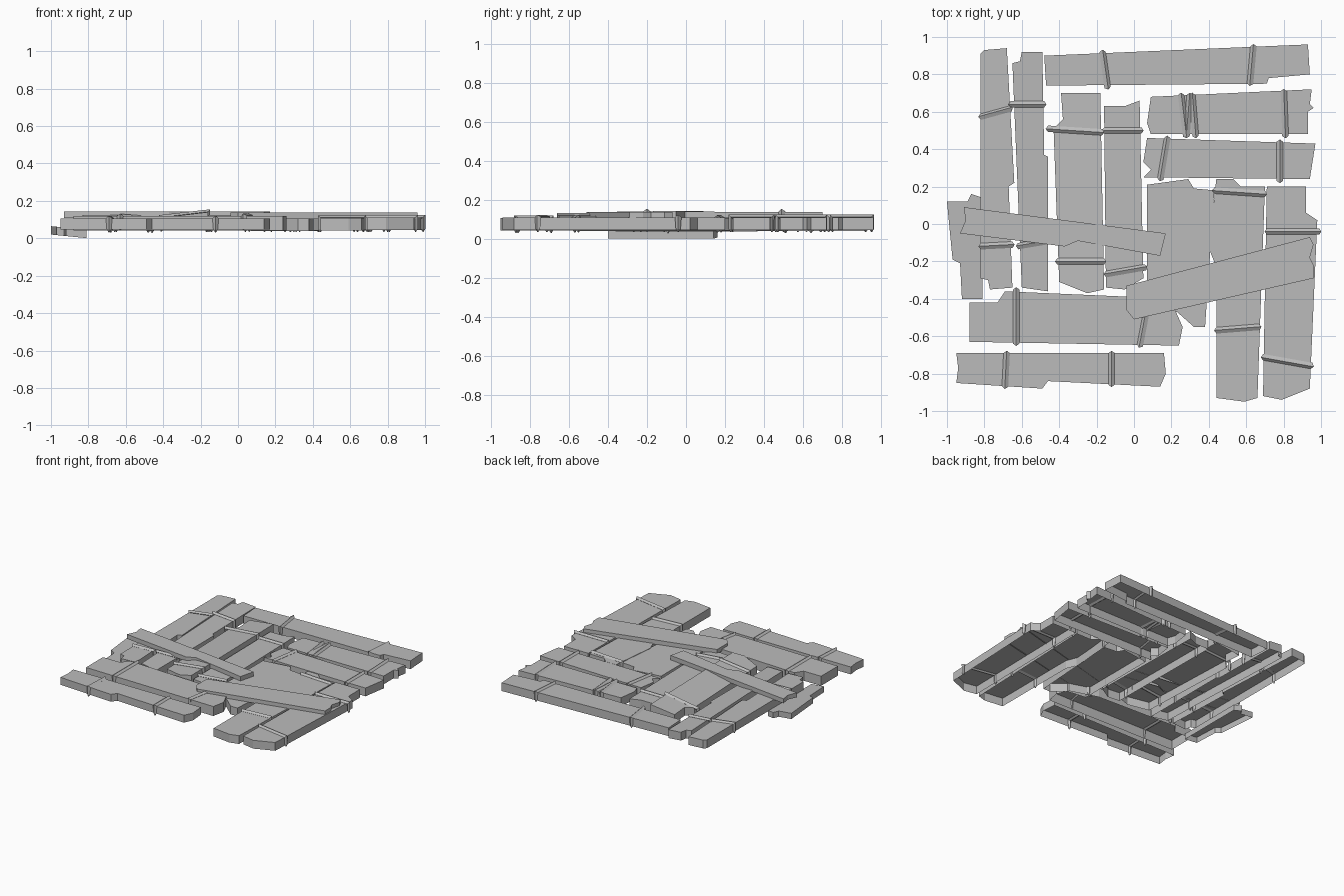
import bpy
import bmesh
from mathutils import Vector

default_cube = bpy.data.objects.get("Cube")
if default_cube:
    bpy.data.objects.remove(default_cube, do_unlink=True)

UNIT = 0.01       # plan coordinates are given in hundredths
STRAP_RADIUS = 0.017


def make_material(name, colour):
    material = bpy.data.materials.new(name)
    material.use_nodes = True
    material.diffuse_color = colour
    material.node_tree.nodes["Principled BSDF"].inputs["Base Color"].default_value = colour
    return material


wood = make_material("weathered grey", (0.5, 0.5, 0.5, 1))


def link_object(name, data):
    data.materials.append(wood)
    obj = bpy.data.objects.new(name, data)
    bpy.context.collection.objects.link(obj)
    return obj


def strap(name, start, end, height):
    """Diamond-section binding: over the board and down both edges to a point."""
    start, end = Vector(start) * UNIT, Vector(end) * UNIT
    inset = (end - start).normalized() * STRAP_RADIUS * 0.6
    start, end = start + inset, end - inset
    path = []
    for point, order in ((start, 1), (end, -1)):
        top = height(point)
        leg = [(point.x, point.y, top - 0.075, 0.15),
               (point.x, point.y, top - 0.06, 0.7),
               (point.x, point.y, top + 0.002, 1)]
        path += leg[::order]
    curve = bpy.data.curves.new(name, "CURVE")
    curve.dimensions = "3D"
    curve.bevel_depth = STRAP_RADIUS
    curve.bevel_resolution = 0
    curve.use_fill_caps = True
    spline = curve.splines.new("POLY")
    spline.points.add(len(path) - 1)
    spline.use_smooth = False
    for point, (x, y, z, radius) in zip(spline.points, path):
        point.co = (x, y, z, 1)
        point.radius = radius
    # Turn the finished curve into a plain mesh
    helper = bpy.data.objects.new(name + "_path", curve)
    bpy.context.collection.objects.link(helper)
    graph = bpy.context.evaluated_depsgraph_get()
    mesh = bpy.data.meshes.new_from_object(helper.evaluated_get(graph))
    bpy.data.objects.remove(helper, do_unlink=True)
    mesh.materials.clear()
    link_object(name, mesh)


def board(name, outline, top=0.11, depth=0.065, slope=(0, 0), straps=()):
    """Broken board: a top face and side walls, open underneath."""
    points = [Vector(p) * UNIT for p in outline]
    centre = sum(points, Vector((0, 0))) / len(points)
    tilt = Vector(slope)

    def height(point):
        return top + (point - centre).dot(tilt)

    bm = bmesh.new()
    upper = [bm.verts.new((p.x, p.y, height(p))) for p in points]
    face = bm.faces.new(upper)
    face.normal_update()
    if face.normal.z < 0:
        face.normal_flip()
    rim = [loop.vert for loop in face.loops]
    lower = [bm.verts.new(v.co - Vector((0, 0, depth))) for v in rim]
    for i in range(len(rim)):
        j = (i + 1) % len(rim)
        bm.faces.new((rim[j], rim[i], lower[i], lower[j]))
    mesh = bpy.data.meshes.new(name)
    bm.to_mesh(mesh)
    bm.free()
    link_object(name, mesh)
    for number, (start, end) in enumerate(straps, 1):
        strap(f"{name}_strap_{number}", start, end, height)


# Upright boards on the right-hand side of the model
board("outer_upright_board",
      [(-82, 91), (-80, 93), (-68, 94), (-64, 22), (-67, 20), (-65, -34),
       (-77, -35), (-78, -30), (-82, -29)],
      straps=[((-83, 57), (-65, 62)), ((-83, -12), (-64, -11))])
board("narrow_upright_board",
      [(-65, 86), (-61, 87), (-60, 92), (-49, 92), (-48, 37), (-46, 36),
       (-46, -36), (-60, -34)], slope=(-0.08, 0),
      straps=[((-67, 64), (-47, 64)), ((-63, -12), (-45, -9))])
board("raised_upright_board",
      [(-39, 70), (-18, 70), (-16, -35), (-25, -37), (-40, -31), (-43, 51), (-38, 56)],
      top=0.122, slope=(0.12, 0),
      straps=[((-47, 51), (-16, 49)), ((-42, -20), (-15, -20))])
board("middle_upright_board",
      [(-16, 63), (-5, 63), (3, 66), (5, -29), (-5, -35), (-15, -34)],
      straps=[((-17, 50), (5, 50)), ((-16, -27), (7, -23))])

# Crosswise boards at the back
board("back_board",
      [(-48, 90), (93, 96), (94, 80), (72, 78), (71, 75), (-47, 74)],
      straps=[((-17, 93), (-14, 72)), ((64, 96), (62, 74))])
board("second_back_board",
      [(9, 68), (95, 72), (94, 64), (96, 62), (93, 60), (93, 48), (9, 48), (7, 54)],
      straps=[((25, 70), (28, 46)), ((30, 70), (28, 46)), ((31, 70), (33, 46)),
              ((80, 72), (81, 46))])
board("third_back_board",
      [(7, 46), (97, 43), (94, 24), (5, 25), (9, 29), (5, 33)],
      straps=[((18, 47), (14, 23)), ((78, 45), (78, 22))])

# Upright boards on the left-hand side of the model
board("inner_left_board",
      [(7, 21), (29, 24), (32, 19), (43, 18), (38, -55), (32, -55), (23, -47), (7, -45)],
      top=0.105)
board("left_board",
      [(44, 24), (53, 24), (57, 20), (70, 20), (66, -93), (59, -95), (44, -93),
       (44, -23), (40, -13)], top=0.108,
      straps=[((42, 18), (71, 16)), ((43, -57), (68, -55))])
board("outer_left_board",
      [(71, 20), (92, 20), (92, 6), (98, 2), (94, -88), (79, -94), (69, -92)],
      straps=[((70, -4), (100, -4)), ((68, -71), (96, -76))])

# Crosswise boards at the front
board("second_front_board",
      [(-88, -42), (-73, -42), (-69, -36), (0, -39), (22, -46), (26, -55),
       (24, -65), (-88, -63)], top=0.118, depth=0.075,
      straps=[((-63, -34), (-63, -65)), ((8, -40), (3, -66))])
board("front_board",
      [(-95, -69), (16, -69), (17, -80), (14, -87), (-46, -84), (-49, -88),
       (-95, -85), (-94, -77)], top=0.106, depth=0.058,
      straps=[((-68, -68), (-69, -88)), ((-12, -68), (-12, -87))])

# Loose boards: one slipped underneath, two lying diagonally on top
board("slipped_board",
      [(-100, 12), (-89, 12), (-87, 16), (-81, 14), (-81, -40), (-92, -40),
       (-93, -21), (-97, -19)], top=0.055, depth=0.045, slope=(-0.1, 0))
board("right_diagonal_board",
      [(-91, 9), (17, -5), (14, -17), (-30, -9), (-37, -12), (-93, -5), (-90, 2)],
      top=0.143, depth=0.035)
board("left_diagonal_board",
      [(-4, -33), (94, -7), (96, -11), (94, -18), (96, -22), (96, -29), (0, -51), (-4, -46)],
      top=0.138, depth=0.035)
